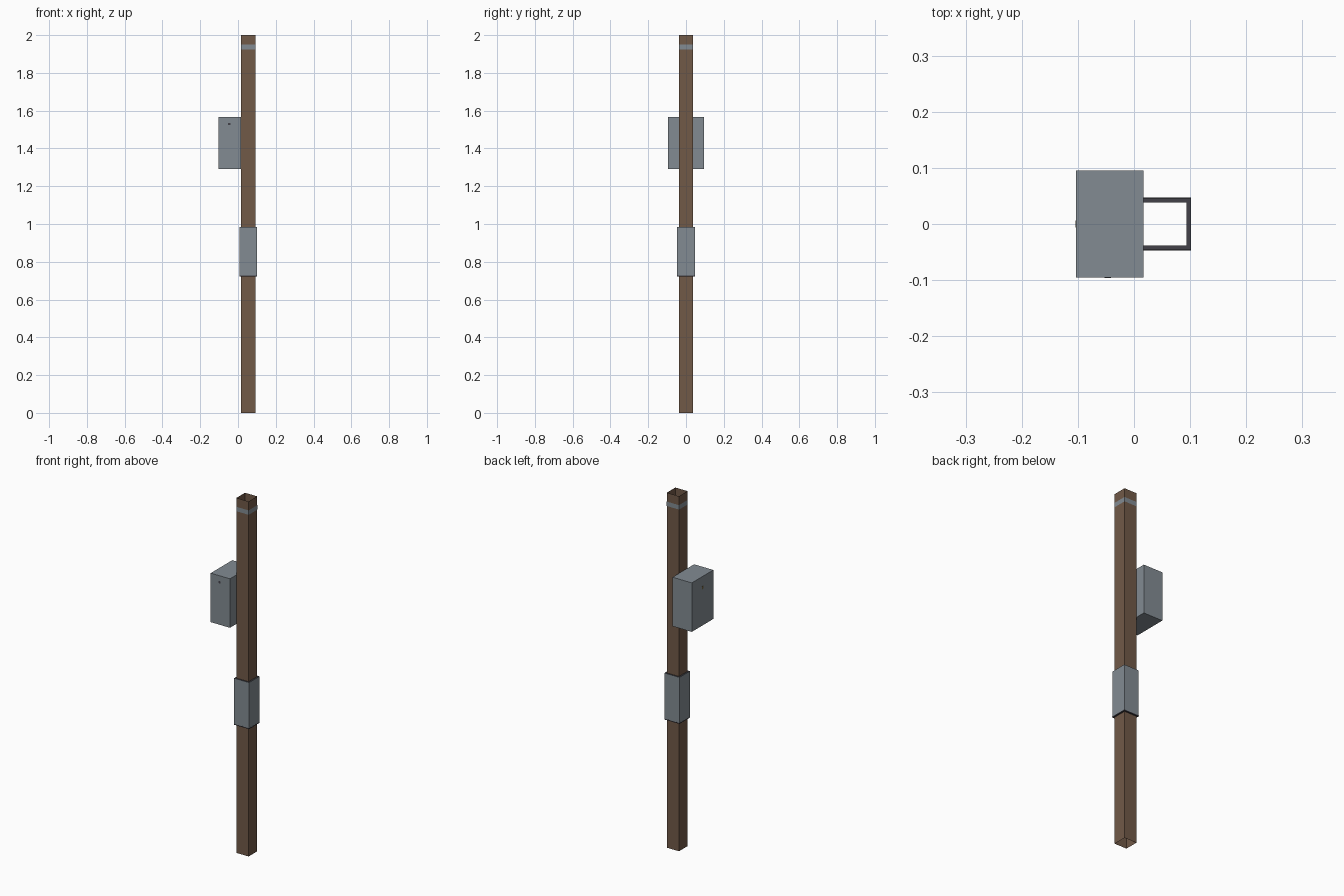
import bpy

if "Cube" in bpy.data.objects:
    bpy.data.objects.remove(bpy.data.objects["Cube"])

PX = 0.055  # post centre in x


def material(name, rgb):
    m = bpy.data.materials.new(name)
    m.diffuse_color = (*rgb, 1)
    m.use_nodes = True
    m.node_tree.nodes["Principled BSDF"].inputs["Base Color"].default_value = m.diffuse_color
    return m


brown = material("rust brown", (0.165, 0.100, 0.064))
grey = material("steel grey", (0.225, 0.260, 0.290))
dark = material("charcoal", (0.055, 0.053, 0.065))
brass = material("dull brass", (0.16, 0.12, 0.05))


def mesh_object(name, verts, faces, mats):
    me = bpy.data.meshes.new(name)
    me.from_pydata(verts, [], faces)
    for m in mats:
        me.materials.append(m)
    ob = bpy.data.objects.new(name, me)
    bpy.context.collection.objects.link(ob)
    return ob


def square(h, z):
    return [(PX + sx * h, sy * h, z) for sx, sy in ((-1, -1), (1, -1), (1, 1), (-1, 1))]


def open_tube(name, h, z0, z1, mat):
    """Square tube of thin sheet, open at both ends."""
    faces = [(i, (i + 1) % 4, 4 + (i + 1) % 4, 4 + i) for i in range(4)]
    return mesh_object(name, square(h, z0) + square(h, z1), faces, [mat])


def thick_tube(name, h_out, h_in, z0, z1, mats):
    """Square tube with wall thickness; rims and inside use the second material."""
    verts = square(h_out, z0) + square(h_out, z1) + square(h_in, z1) + square(h_in, z0)
    faces = [(4 * k + i, 4 * k + (i + 1) % 4,
              4 * ((k + 1) % 4) + (i + 1) % 4, 4 * ((k + 1) % 4) + i)
             for k in range(4) for i in range(4)]
    ob = mesh_object(name, verts, faces, mats)
    for p in ob.data.polygons:
        p.material_index = 0 if p.index < 4 else len(mats) - 1
    return ob


def box(name, lo, hi, mat):
    verts = [(x, y, z) for z in (lo[2], hi[2])
             for x, y in ((lo[0], lo[1]), (hi[0], lo[1]), (hi[0], hi[1]), (lo[0], hi[1]))]
    faces = [(3, 2, 1, 0), (4, 5, 6, 7)] + [
        (i, (i + 1) % 4, 4 + (i + 1) % 4, 4 + i) for i in range(4)]
    return mesh_object(name, verts, faces, [mat])


# Hollow post, open at top and bottom
open_tube("post", 0.038, 0.0, 2.0, brown)

# Thin band near the top, flush with the post
open_tube("top_band", 0.0383, 1.925, 1.95, grey)

# Sleeve around the middle, with dark rims
thick_tube("sleeve", 0.0465, 0.0384, 0.728, 0.985, [grey, dark])
thick_tube("sleeve_lower_rim", 0.0468, 0.0384, 0.723, 0.728, [dark])

# Control box on the left of the post
box("control_box", (-0.103, -0.0955, 1.29), (0.0165, 0.0955, 1.566), grey)

# Small latch marks on the box
box("front_latch", (-0.053, -0.0965, 1.523), (-0.041, -0.095, 1.536), dark)
box("side_latch", (-0.104, -0.006, 1.495), (-0.1025, 0.006, 1.512), brass)
